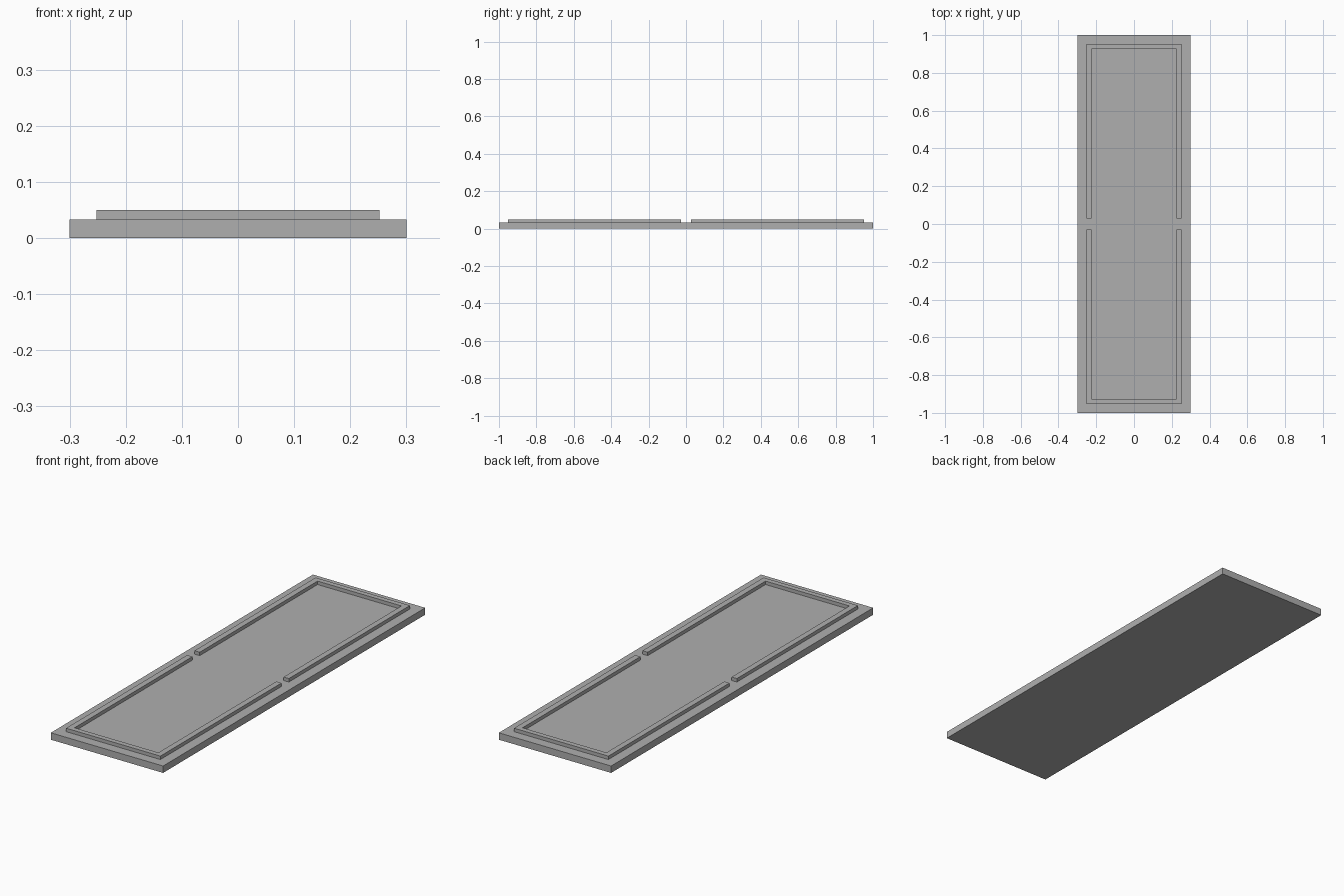
import bpy
import bmesh

cube = bpy.data.objects.get("Cube")
if cube:
    bpy.data.objects.remove(cube, do_unlink=True)

BASE_TOP, RAIL_TOP = 0.0333, 0.05

# Single plain grey
grey = bpy.data.materials.new("plain_grey")
grey.use_nodes = True
colour = (0.43, 0.43, 0.43, 1)
grey.diffuse_color = colour
grey.node_tree.nodes["Principled BSDF"].inputs["Base Color"].default_value = colour


def extrude_outline(name, outline, bottom, top):
    """Solid with a flat outline between two heights."""
    bm = bmesh.new()
    face = bm.faces.new([bm.verts.new((x, y, bottom)) for x, y in outline])
    grown = bmesh.ops.extrude_face_region(bm, geom=[face], use_keep_orig=True)
    for item in grown["geom"]:
        if isinstance(item, bmesh.types.BMVert):
            item.co.z = top
    bmesh.ops.recalc_face_normals(bm, faces=bm.faces[:])
    mesh = bpy.data.meshes.new(name)
    bm.to_mesh(mesh)
    bm.free()
    mesh.materials.append(grey)
    obj = bpy.data.objects.new(name, mesh)
    bpy.context.collection.objects.link(obj)
    return obj


# Flat rectangular slab
extrude_outline("base_slab", [(-0.3, -1), (0.3, -1), (0.3, 1), (-0.3, 1)], 0, BASE_TOP)

# Two facing U-shaped rails with a gap at the middle of each long side
outer_x, inner_x = 0.252, 0.224
outer_y, inner_y, gap = 0.952, 0.927, 0.028
half = [(outer_x, outer_y), (outer_x, gap), (inner_x, gap), (inner_x, inner_y)]
u_shape = half + [(-x, y) for x, y in reversed(half)]
for name, side in (("back_rail", 1), ("front_rail", -1)):
    extrude_outline(name, [(x, side * y) for x, y in u_shape], BASE_TOP, RAIL_TOP)
